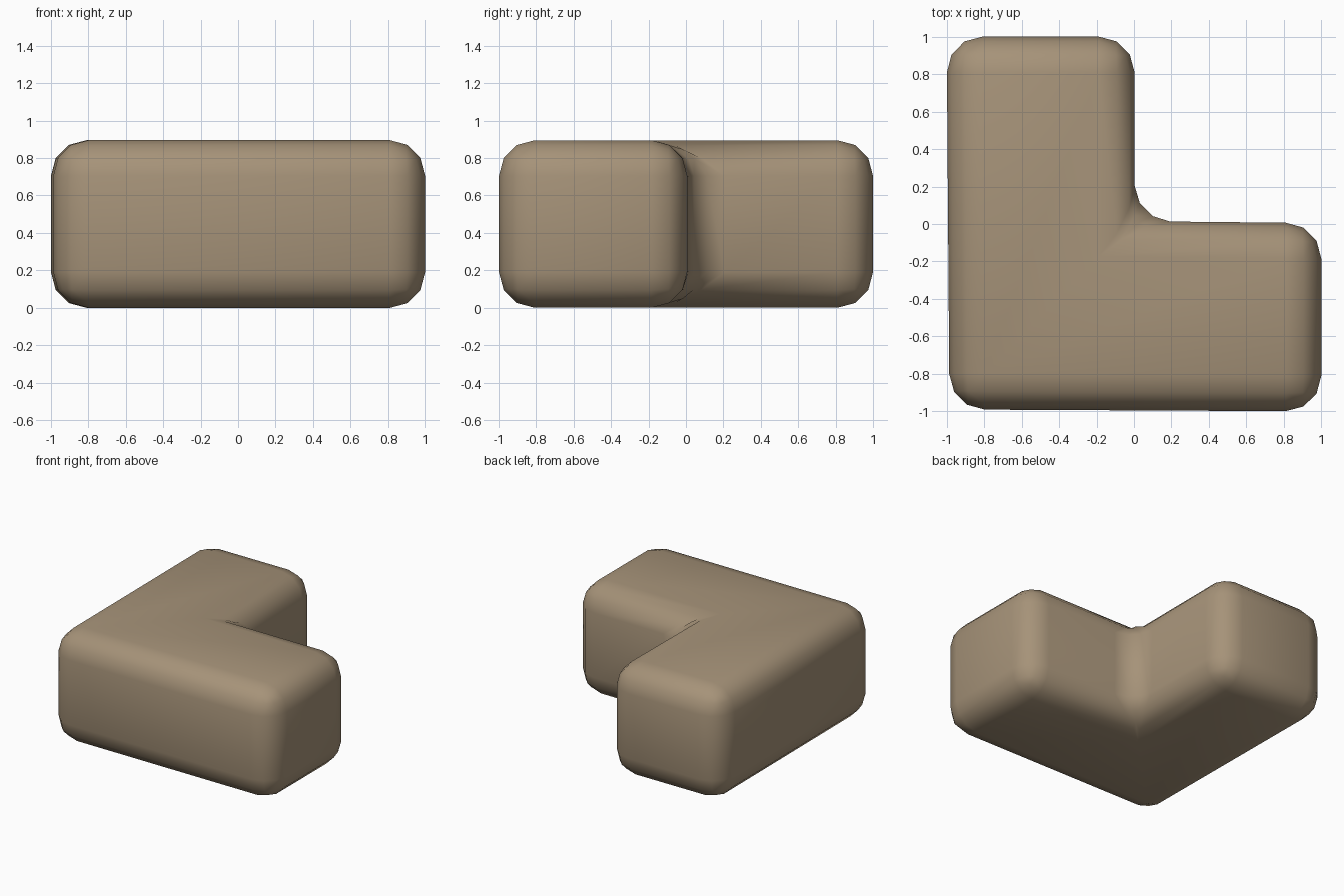
import bpy, bmesh

if "Cube" in bpy.data.objects:
    bpy.data.objects.remove(bpy.data.objects["Cube"])

# L-shaped outline, slightly hand-drawn
outline = [(-1, 1), (-0.985, -0.99), (1, -1), (1, 0.005), (0.003, 0.015), (0.003, 1)]
HEIGHT = 0.895

bm = bmesh.new()
base = bm.faces.new([bm.verts.new((x, y, 0)) for x, y in outline])
ext = bmesh.ops.extrude_face_region(bm, geom=[base])
top = [v for v in ext["geom"] if isinstance(v, bmesh.types.BMVert)]
bmesh.ops.translate(bm, verts=top, vec=(0, 0, HEIGHT))
bmesh.ops.recalc_face_normals(bm, faces=bm.faces)
mesh = bpy.data.meshes.new("corner_block")
bm.to_mesh(mesh)
bm.free()
block = bpy.data.objects.new("corner_block", mesh)
bpy.context.collection.objects.link(block)

# Generous rounding on every edge, including the inner corner
bevel = block.modifiers.new("rounding", 'BEVEL')
bevel.width = 0.19
bevel.segments = 3
bevel.limit_method = 'NONE'

# Smooth shading
for p in mesh.polygons:
    p.use_smooth = True

# Tan colour
mat = bpy.data.materials.new("tan")
mat.diffuse_color = (0.38, 0.29, 0.19, 1)
mat.use_nodes = True
mat.node_tree.nodes["Principled BSDF"].inputs["Base Color"].default_value = mat.diffuse_color
mesh.materials.append(mat)
